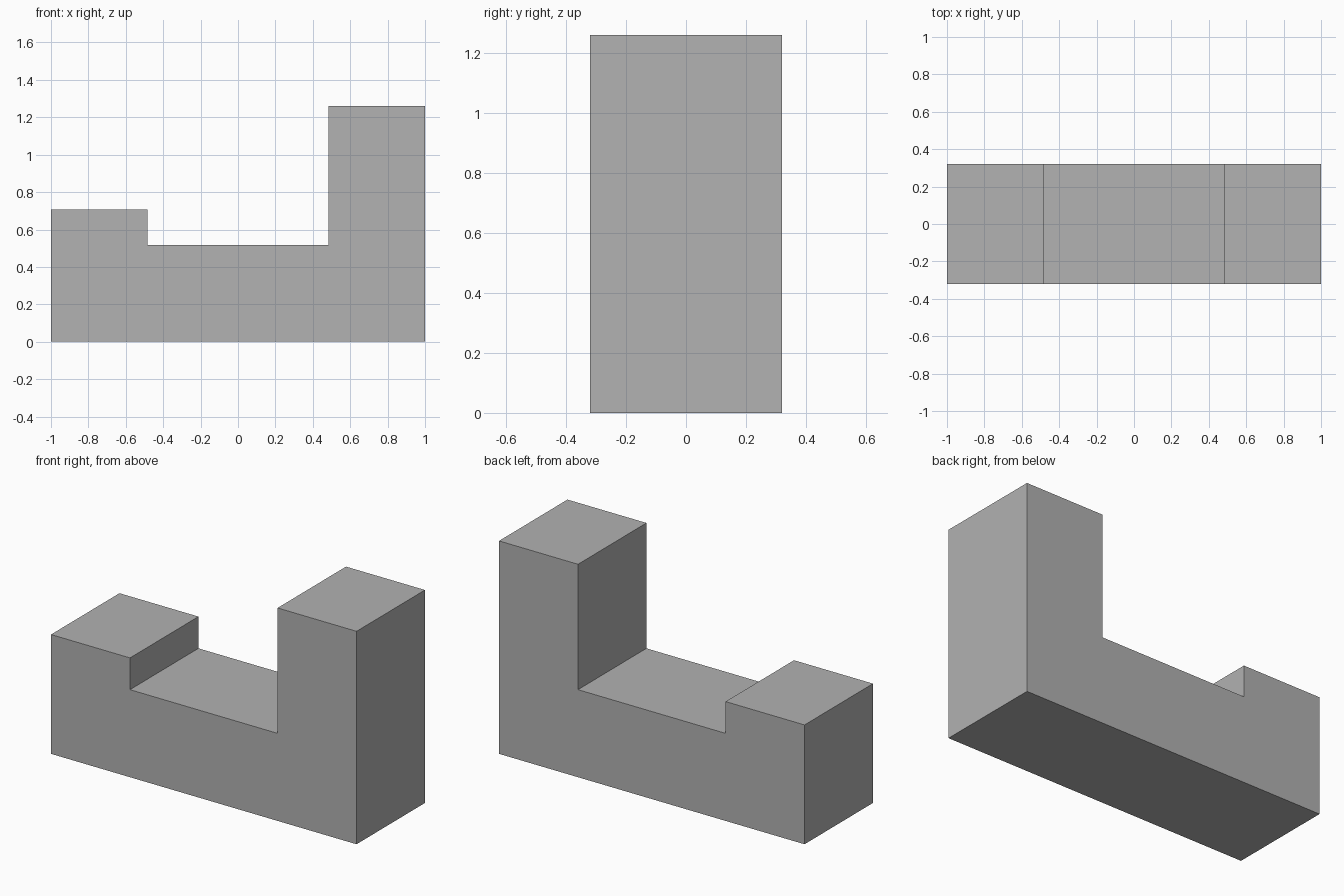
import bpy
import bmesh

cube = bpy.data.objects.get("Cube")
if cube:
    bpy.data.objects.remove(cube, do_unlink=True)

# Plain grey material
GREY = (0.445, 0.445, 0.445, 1.0)
grey = bpy.data.materials.new("plain grey")
grey.use_nodes = True
grey.diffuse_color = GREY
grey.node_tree.nodes["Principled BSDF"].inputs["Base Color"].default_value = GREY


def extrude_profile(name, profile, depth, material):
    """Extrude an (x, z) outline along y, centred on y = 0."""
    bm = bmesh.new()
    face = bm.faces.new([bm.verts.new((x, -depth / 2, z)) for x, z in profile])
    result = bmesh.ops.extrude_face_region(bm, geom=[face])
    moved = [v for v in result["geom"] if isinstance(v, bmesh.types.BMVert)]
    bmesh.ops.translate(bm, verts=moved, vec=(0, depth, 0))
    bmesh.ops.recalc_face_normals(bm, faces=bm.faces)
    mesh = bpy.data.meshes.new(name)
    bm.to_mesh(mesh)
    bm.free()
    mesh.materials.append(material)
    obj = bpy.data.objects.new(name, mesh)
    bpy.context.collection.objects.link(obj)
    return obj


# Stepped block: low end, sunken middle, tall end
half_length, step = 1.0, 0.483
low_top, middle_top, tall_top = 0.706, 0.518, 1.26
outline = [
    (-half_length, 0), (half_length, 0),
    (half_length, tall_top), (step, tall_top),
    (step, middle_top), (-step, middle_top),
    (-step, low_top), (-half_length, low_top),
]
extrude_profile("stepped_block", outline, 0.64, grey)
